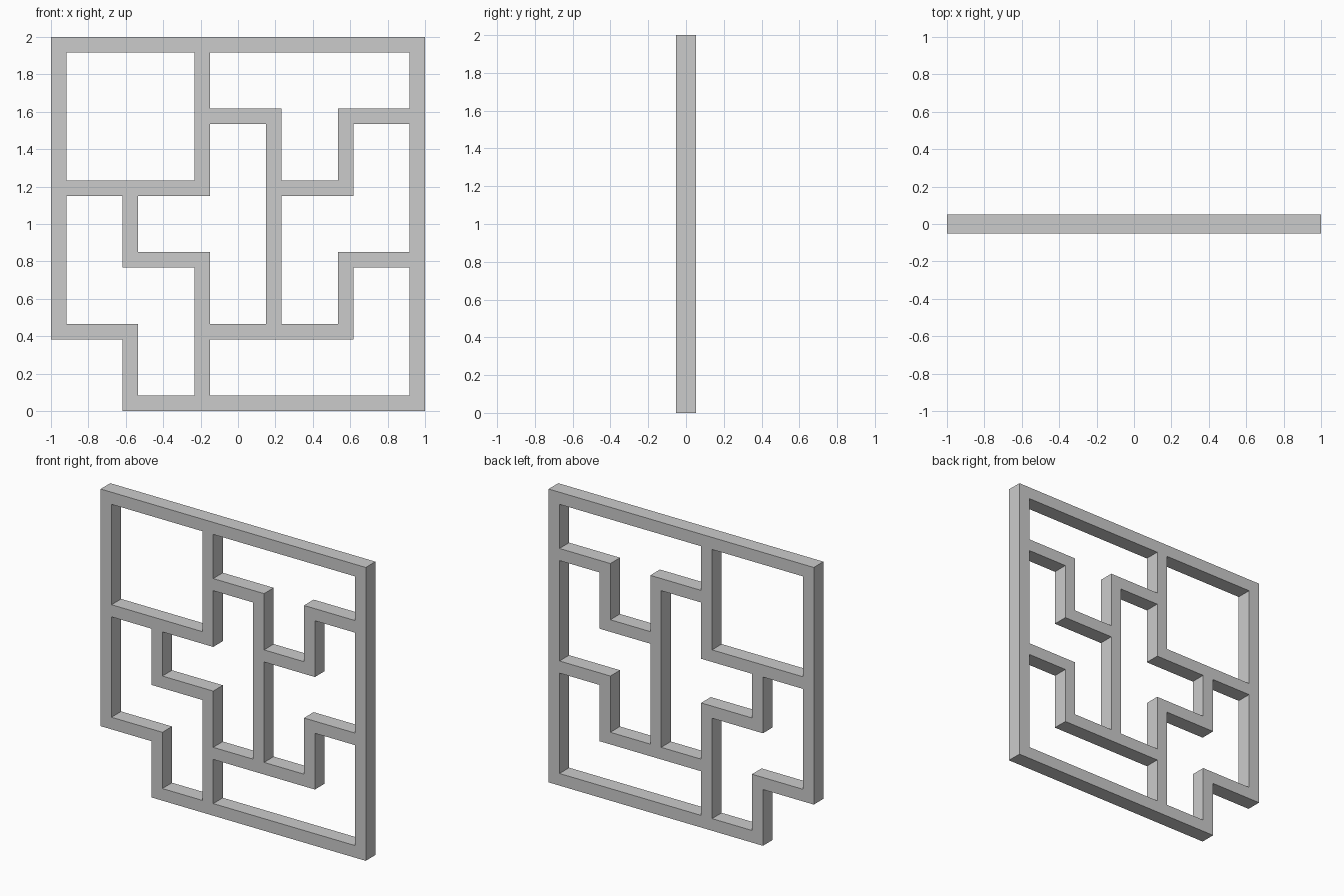
import bpy
import bmesh

if "Cube" in bpy.data.objects:
    bpy.data.objects.remove(bpy.data.objects["Cube"])

PITCH = 0.3835      # spacing between wall centre lines
WALL = 0.0825       # wall thickness
DEPTH = 0.104       # panel depth along y

# Wall runs as polylines on a 6 x 6 node grid (column, row from the bottom)
RUNS = [
    [(1, 0), (5, 0), (5, 5), (0, 5), (0, 1), (1, 1), (1, 0)],  # outer frame
    [(0, 3), (2, 3), (2, 5)],                                  # large square room
    [(2, 4), (3, 4), (3, 1)],                                  # central divider
    [(3, 3), (4, 3), (4, 4), (5, 4)],                          # upper right step
    [(1, 3), (1, 2), (2, 2), (2, 0)],                          # lower left step
    [(2, 1), (4, 1), (4, 2), (5, 2)],                          # lower right step
]

# Mark wall cells on a fine grid: even cells are nodes, odd cells are spans
cells = set()
for run in RUNS:
    for (x0, z0), (x1, z1) in zip(run, run[1:]):
        for i in range(2 * min(x0, x1), 2 * max(x0, x1) + 1):
            for k in range(2 * min(z0, z1), 2 * max(z0, z1) + 1):
                cells.add((i, k))


def line(i):
    """Position of a fine grid line, measured from the panel edge."""
    return (i // 2) * PITCH + (i % 2) * WALL


# One connected sheet of wall cells, then extruded into a solid panel
bm = bmesh.new()
verts = {}


def corner(i, k):
    if (i, k) not in verts:
        verts[i, k] = bm.verts.new((line(i) - 1, -DEPTH / 2, line(k)))
    return verts[i, k]


for i, k in sorted(cells):
    bm.faces.new([corner(i, k), corner(i + 1, k),
                  corner(i + 1, k + 1), corner(i, k + 1)])

extruded = bmesh.ops.extrude_face_region(bm, geom=bm.faces[:], use_keep_orig=True)
back = [g for g in extruded["geom"] if isinstance(g, bmesh.types.BMVert)]
bmesh.ops.translate(bm, verts=back, vec=(0, DEPTH, 0))
bmesh.ops.recalc_face_normals(bm, faces=bm.faces[:])

mesh = bpy.data.meshes.new("lattice_panel")
bm.to_mesh(mesh)
bm.free()
panel = bpy.data.objects.new("lattice_panel", mesh)
bpy.context.collection.objects.link(panel)
